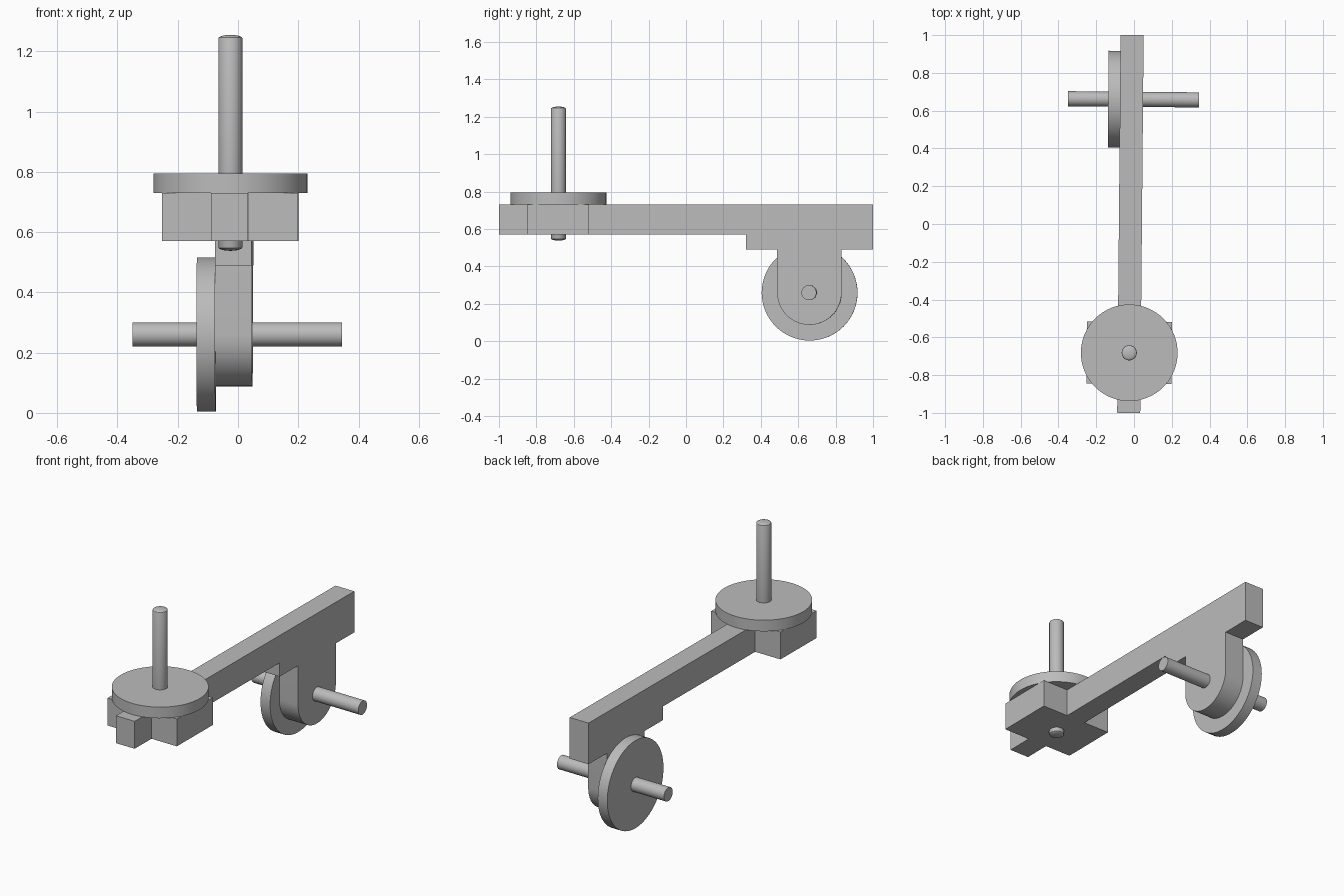
import bpy, bmesh, math
from mathutils import Matrix, Vector

cube = bpy.data.objects.get("Cube")
if cube:
    bpy.data.objects.remove(cube, do_unlink=True)

# Single plain grey
grey = bpy.data.materials.new("grey")
grey.use_nodes = True
COLOUR = (0.5, 0.5, 0.5, 1)
grey.diffuse_color = COLOUR
grey.node_tree.nodes["Principled BSDF"].inputs["Base Color"].default_value = COLOUR

# The whole assembly is turned very slightly about z
TURN = Matrix.Rotation(-0.009, 4, "Z")
MID_X = -0.019            # centre line of the beam
AXLE_Y, AXLE_Z = 0.66, 0.26
PIVOT_Y = -0.682


def finish(name, bm, smooth=True):
    bmesh.ops.recalc_face_normals(bm, faces=bm.faces)
    bm.transform(TURN)
    mesh = bpy.data.meshes.new(name)
    bm.to_mesh(mesh)
    bm.free()
    mesh.materials.append(grey)
    obj = bpy.data.objects.new(name, mesh)
    bpy.context.collection.objects.link(obj)
    if smooth:
        bpy.ops.object.select_all(action="DESELECT")
        obj.select_set(True)
        bpy.context.view_layer.objects.active = obj
        bpy.ops.object.shade_smooth_by_angle(angle=math.radians(30))
    return obj


def lathe(name, profile, centre, along_x=False):
    """Spin (radius, height) points about z, optionally laid along x."""
    bm = bmesh.new()
    verts = [bm.verts.new((r, 0, h)) for r, h in profile]
    edges = [bm.edges.new(pair) for pair in zip(verts, verts[1:])]
    bmesh.ops.spin(bm, geom=verts + edges, cent=(0, 0, 0), axis=(0, 0, 1),
                   angle=math.tau, steps=64)
    bmesh.ops.remove_doubles(bm, verts=bm.verts, dist=0.0001)
    if along_x:
        bm.transform(Matrix.Rotation(math.pi / 2, 4, "Y"))
    bm.transform(Matrix.Translation(centre))
    return finish(name, bm)


def rod(name, radius, low, high, centre, along_x=False, dome=0.0):
    cap = [(radius * math.sin(a), dome * math.cos(a))
           for a in (math.pi / 2 * i / 6 for i in range(7))]
    profile = [(r, low - h) for r, h in cap] + [(r, high + h) for r, h in reversed(cap)]
    return lathe(name, profile, centre, along_x)


# Beam with stepped rear pad and rounded wheel bracket, as one side profile
R = 0.172
arc = [(AXLE_Y - R * math.cos(a), AXLE_Z - R * math.sin(a))
       for a in (math.pi * i / 32 for i in range(33))]
outline = [(-1, 0.73), (-1, 0.57), (0.32, 0.57), (0.32, 0.49), (AXLE_Y - R, 0.49),
           *arc, (AXLE_Y + R, 0.49), (1, 0.49), (1, 0.73)]
bm = bmesh.new()
side = bm.faces.new([bm.verts.new((MID_X - 0.061, y, z)) for y, z in outline])
out = bmesh.ops.extrude_face_region(bm, geom=[side])
bmesh.ops.translate(bm, vec=(0.122, 0, 0),
                    verts=[v for v in out["geom"] if isinstance(v, bmesh.types.BMVert)])
finish("beam_and_bracket", bm)

# Cross block under the front disc
bm = bmesh.new()
bmesh.ops.create_cube(bm, size=1)
bm.transform(Matrix.Translation((MID_X, PIVOT_Y, 0.65)) @ Matrix.Diagonal((0.45, 0.328, 0.16, 1)))
finish("cross_block", bm, smooth=False)

# Front disc and upright pin
pivot = Vector((MID_X, PIVOT_Y, 0))
rod("front_disc", 0.256, 0.73, 0.795, pivot)
rod("upright_pin", 0.04, 0.55, 1.243, pivot, dome=0.012)

# Wheel beside the bracket and its axle
hub = Vector((0, AXLE_Y, AXLE_Z))
rod("wheel", 0.256, -0.142, -0.08, hub, along_x=True)
rod("axle", 0.04, -0.356, 0.339, hub, along_x=True)
